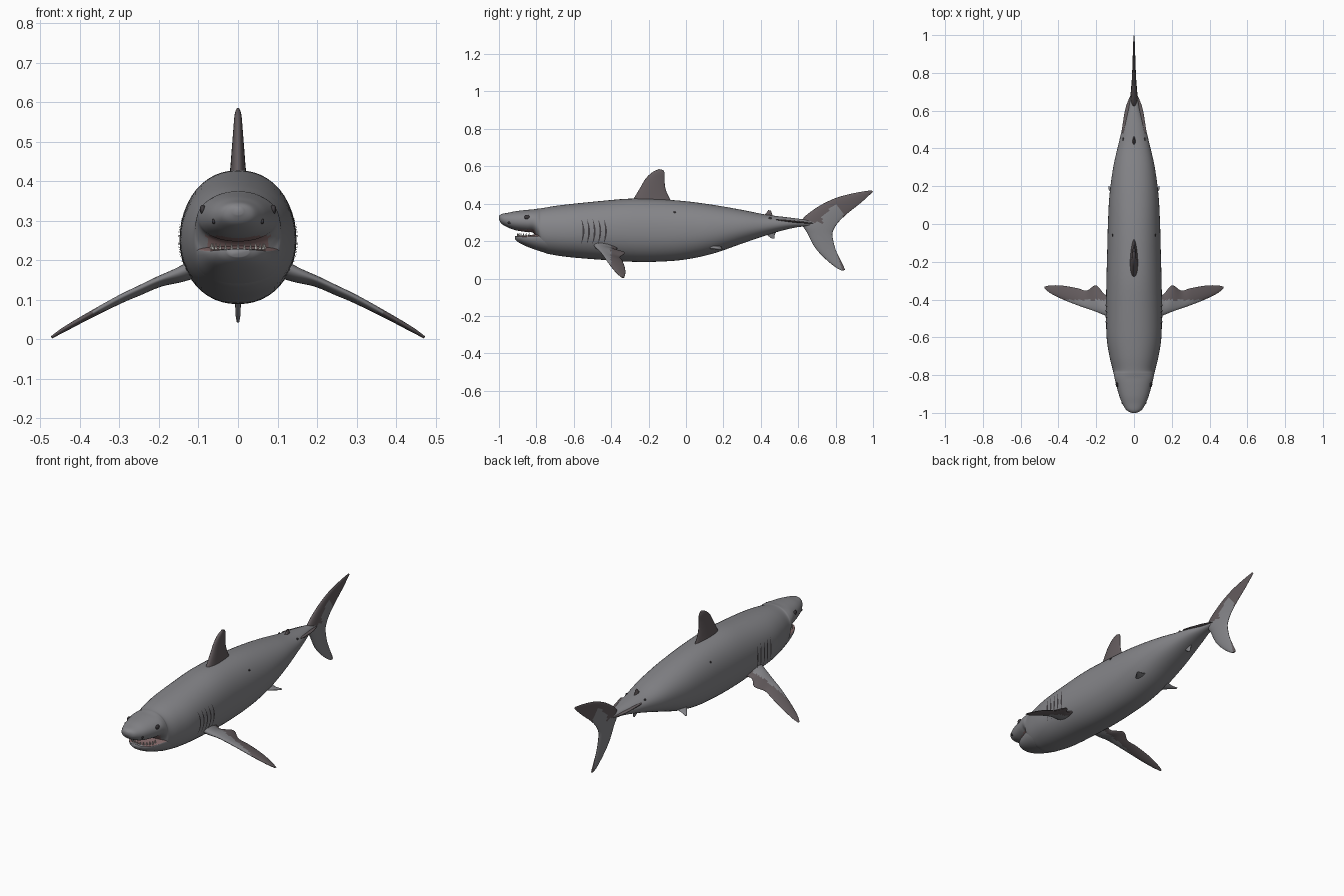
import bpy, bmesh, math
from mathutils import Vector

if "Cube" in bpy.data.objects:
    bpy.data.objects.remove(bpy.data.objects["Cube"])


def material(name, rgb):
    m = bpy.data.materials.new(name)
    m.diffuse_color = (*rgb, 1)
    m.use_nodes = True
    m.node_tree.nodes["Principled BSDF"].inputs["Base Color"].default_value = m.diffuse_color
    return m


GREY = material("skin grey", (0.235, 0.235, 0.25))
DARK = material("fin dark", (0.125, 0.105, 0.11))
PINK = material("mouth pink", (0.24, 0.15, 0.15))
BLACK = material("slit dark", (0.05, 0.045, 0.05))
BONE = material("tooth pale", (0.5, 0.48, 0.45))


def finish(name, bm, mats, rule=None, mirror=False):
    """Turn a bmesh into a smooth object; rule(face) picks the material."""
    bmesh.ops.recalc_face_normals(bm, faces=bm.faces)
    for f in bm.faces:
        f.smooth = True
        if rule:
            f.material_index = int(rule(f))
    me = bpy.data.meshes.new(name)
    bm.to_mesh(me)
    bm.free()
    ob = bpy.data.objects.new(name, me)
    bpy.context.collection.objects.link(ob)
    for m in mats:
        me.materials.append(m)
    if mirror:
        ob.modifiers.new("mirror", "MIRROR")
    return ob


def spline(rows, n):
    """Catmull-Rom subdivision of a list of tuples."""
    pts = [Vector(r) for r in rows]
    out = []
    for i in range(len(pts) - 1):
        a, b, c, d = pts[max(i - 1, 0)], pts[i], pts[i + 1], pts[min(i + 2, len(pts) - 1)]
        for k in range(n):
            t = k / n
            out.append(0.5 * (2 * b + (c - a) * t + (2 * a - 5 * b + 4 * c - d) * t * t
                              + (3 * b - a - 3 * c + d) * t ** 3))
    return out + [pts[-1]]


def bridge(bm, rings):
    """Skin closed rings and cap both ends."""
    loops = [[bm.verts.new(p) for p in r] for r in rings]
    n = len(loops[0])
    for a, b in zip(loops, loops[1:]):
        for i in range(n):
            j = (i + 1) % n
            bm.faces.new((a[i], a[j], b[j], b[i]))
    bm.faces.new(loops[0])
    bm.faces.new(loops[-1])


EXP = 0.93


def hull(rows, mid, n=5, segs=48):
    """Loft superellipse sections from (y, half width, top, bottom)."""
    def p(v):
        return math.copysign(abs(v) ** EXP, v)
    rings = []
    for y, w, top, bot in spline(rows, n):
        zm = bot + mid * (top - bot)
        ring = []
        for k in range(segs):
            a = 2 * math.pi * k / segs
            s = p(math.sin(a))
            ring.append((w * p(math.cos(a)), y, zm + s * ((top - zm) if s > 0 else (zm - bot))))
        rings.append(ring)
    bm = bmesh.new()
    bridge(bm, rings)
    return bm


# Trunk and snout
BODY = [(-1.0, .012, .335, .315), (-.985, .04, .345, .292), (-.95, .062, .352, .272),
        (-.91, .078, .36, .258), (-.85, .095, .367, .248), (-.815, .103, .37, .243),
        (-.79, .108, .374, .20), (-.77, .113, .376, .145), (-.70, .13, .388, .125),
        (-.60, .145, .40, .112), (-.45, .148, .415, .10), (-.30, .146, .427, .09),
        (-.15, .142, .424, .09), (0, .138, .413, .102), (.15, .13, .393, .135),
        (.30, .11, .367, .187), (.42, .083, .343, .228), (.52, .058, .33, .258),
        (.60, .033, .32, .275), (.66, .02, .312, .28), (.72, .006, .305, .285)]
MID = 0.48


def in_mouth(f):
    c = f.calc_center_median()
    return -.9 < c.y < -.775 and c.z < .262 and f.normal.z < -.1 and abs(c.x) < .08


finish("body", hull(BODY, MID), [GREY, PINK], in_mouth)

# Lower jaw with pink floor
JAW = [(-.913, .028, .228, .208), (-.895, .055, .229, .193), (-.86, .078, .23, .175),
       (-.80, .098, .236, .152), (-.74, .112, .24, .135), (-.68, .12, .25, .125)]
finish("lower_jaw", hull(JAW, 0.85), [GREY, PINK],
       lambda f: f.normal.z > .6 and f.calc_center_median().y > -.9)

# Teeth around the jaw rim
bm = bmesh.new()
for k in range(13):
    a = math.pi * (k + .5) / 13
    x, y = .068 * math.cos(a), -.83 - .07 * math.sin(a)
    b = bmesh.ops.create_cone(bm, segments=6, radius1=.006, radius2=.0005, depth=.022, cap_ends=True)
    bmesh.ops.translate(bm, verts=b["verts"], vec=(x, y, .233))
finish("teeth", bm, [BONE])


def side_x(y, z):
    """Half width of the trunk at a given length and height."""
    for a, b in zip(BODY, BODY[1:]):
        if a[0] <= y <= b[0]:
            _, w, top, bot = Vector(a).lerp(Vector(b), (y - a[0]) / (b[0] - a[0]))
            zm = bot + MID * (top - bot)
            u = min(1, abs(z - zm) / ((top - zm) if z > zm else (zm - bot)))
            return w * (1 - u ** (2 / EXP)) ** (EXP / 2)
    return 0


# Gill slits laid on the flanks
bm = bmesh.new()
for i in range(5):
    y0, prev = -.56 + .03 * i, None
    for k in range(13):
        t = k / 12
        z = .185 + .13 * t
        y = y0 + .012 * math.sin(3 * t)
        h = .0005 + .0045 * math.sin(math.pi * t)
        cur = [bm.verts.new((side_x(y + d, z) + .003, y + d, z)) for d in (-h, h)]
        if prev:
            bm.faces.new((prev[0], prev[1], cur[1], cur[0]))
        prev = cur
finish("gill_slits", bm, [BLACK], mirror=True)

# Eyes, nostrils and a few skin spots
for name, y, z, r in [("eye", -.85, .328, .012), ("nostril", -.945, .298, .007),
                      ("flank_spot", -.06, .355, .006), ("tail_spot", .45, .322, .007)]:
    bm = bmesh.new()
    bmesh.ops.create_uvsphere(bm, u_segments=16, v_segments=10, radius=r)
    bmesh.ops.scale(bm, verts=bm.verts, vec=(.6, 1.2, 1))
    bmesh.ops.translate(bm, verts=bm.verts, vec=(side_x(y, z), y, z))
    finish(name, bm, [BLACK], mirror=True)


def fin(name, rows, normal, mats=(DARK,), rule=None, mirror=False, chord=16):
    """Loft a fin from (leading xyz, trailing xyz, half thickness) stations."""
    nrm = Vector(normal).normalized()
    rings = []
    for r in spline(rows, 6):
        lead, trail, th = Vector(r[:3]), Vector(r[3:6]), r[6]
        ring = []
        for k in range(2 * chord):
            a = math.pi * k / chord
            t = (1 - math.cos(a)) / 2
            ring.append(lead.lerp(trail, t) + nrm * th * math.sin(a) * (1.25 - .6 * t))
        rings.append(ring)
    bm = bmesh.new()
    bridge(bm, rings)
    return finish(name, bm, mats, rule, mirror)


def upright(rows):
    """Stations for a fin on the centre plane from (y, z, y, z, thickness)."""
    return [(0, a, b, 0, c, d, t) for a, b, c, d, t in rows]


# Dorsal fins and anal fin
fin("dorsal_fin", upright([
    (-.29, .405, -.06, .395, .024), (-.275, .435, -.085, .425, .02), (-.245, .485, -.108, .475, .016),
    (-.215, .535, -.115, .525, .012), (-.18, .568, -.114, .562, .009), (-.145, .585, -.122, .58, .004)]),
    (1, 0, 0))
fin("second_dorsal_fin", upright([
    (.41, .33, .47, .325, .009), (.43, .352, .46, .345, .006), (.44, .366, .455, .362, .002)]), (1, 0, 0))
fin("anal_fin", upright([
    (.42, .25, .49, .26, .009), (.437, .23, .475, .235, .006), (.46, .213, .472, .215, .002)]),
    (1, 0, 0), [GREY])


# Tail fin, upper tip to lower tip
def tail_dark(f):
    c = f.calc_center_median()
    patch = .73 < c.y < .84 and c.z < .40 - 1.2 * abs(c.y - .79)
    return (c.z > .30 and not patch) or (c.z < .22 and c.y > .80 + .3 * (.16 - c.z))


fin("tail_fin", upright([
    (.99, .472, 1.0, .464, .003), (.90, .457, .935, .405, .006), (.80, .43, .86, .345, .009),
    (.70, .38, .81, .295, .013), (.62, .31, .785, .25, .018), (.65, .24, .785, .215, .015),
    (.69, .165, .80, .155, .011), (.745, .105, .825, .10, .008), (.80, .06, .845, .06, .006),
    (.832, .042, .85, .045, .003)]), (1, 0, 0), [GREY, DARK], tail_dark)

# Pectoral fins
fin("pectoral_fin", [
    (.10, -.50, .19, .10, -.35, .17, .024), (.15, -.485, .168, .15, -.375, .152, .018),
    (.20, -.465, .15, .20, -.325, .138, .013), (.25, -.447, .128, .25, -.352, .115, .011),
    (.30, -.43, .104, .30, -.34, .094, .010), (.38, -.398, .06, .38, -.326, .055, .008),
    (.44, -.368, .026, .44, -.325, .022, .006), (.472, -.343, .005, .472, -.331, .004, .003)],
    (.45, 0, .9), [GREY, DARK],
    lambda f: f.calc_center_median().y > -.402, True)

# Pelvic fins and tail keels
fin("pelvic_fin", [
    (.05, .07, .17, .05, .19, .18, .012), (.105, .14, .165, .105, .19, .163, .008),
    (.136, .185, .156, .136, .202, .156, .003)], (0, 0, 1), [GREY], mirror=True)
fin("tail_keel", [
    (.015, .42, .312, .015, .69, .295, .008), (.045, .46, .315, .040, .63, .30, .006),
    (.066, .49, .315, .052, .58, .305, .002)], (0, 0, 1), mirror=True)
